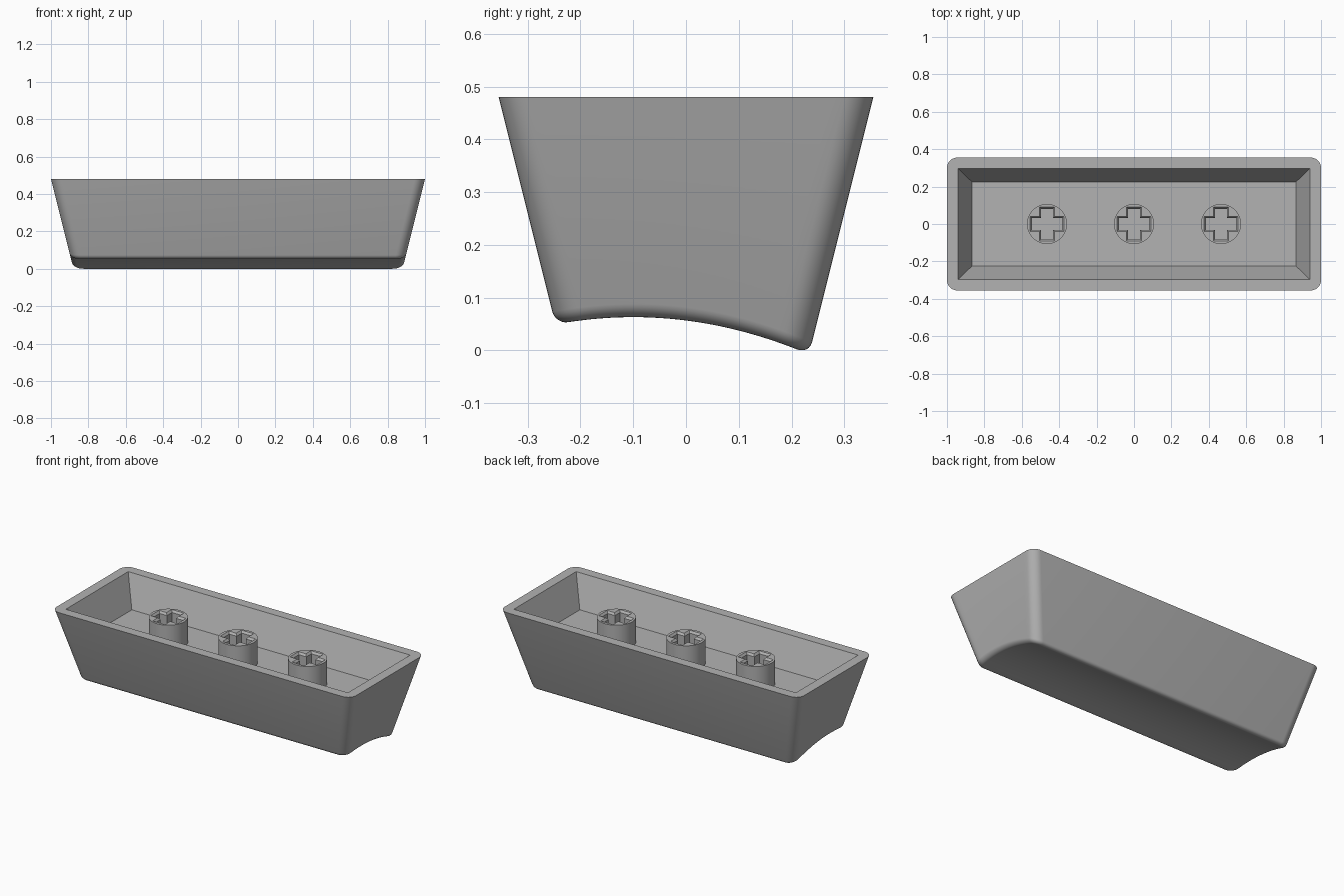
import bpy, bmesh
from math import sin, cos, pi, radians

if "Cube" in bpy.data.objects:
    bpy.data.objects.remove(bpy.data.objects["Cube"])

TOP, TAPER, CORNER, FILLET = 0.48, 0.25, 0.055, 0.025
CORNER_STEPS, SIDE_STEPS = 8, 24

grey = bpy.data.materials.new("plain grey")
grey.use_nodes = True
COLOUR = (0.45, 0.45, 0.45, 1)
grey.diffuse_color = COLOUR
grey.node_tree.nodes["Principled BSDF"].inputs["Base Color"].default_value = COLOUR


def finish(bm, name):
    bmesh.ops.remove_doubles(bm, verts=bm.verts, dist=1e-5)
    bmesh.ops.recalc_face_normals(bm, faces=bm.faces)
    mesh = bpy.data.meshes.new(name)
    bm.to_mesh(mesh)
    bm.free()
    mesh.materials.append(grey)
    obj = bpy.data.objects.new(name, mesh)
    bpy.context.collection.objects.link(obj)
    bpy.ops.object.select_all(action="DESELECT")
    obj.select_set(True)
    bpy.context.view_layer.objects.active = obj
    bpy.ops.object.shade_smooth_by_angle(angle=radians(32))
    return obj


def bridge(bm, a, b):
    for i in range(len(a)):
        j = (i + 1) % len(a)
        bm.faces.new((a[i], a[j], b[j], b[i]))


# Half outline: (direction x, direction y, position along the side)
half = [(sin(a), -cos(a), -1) for a in (i * pi / 2 / CORNER_STEPS for i in range(CORNER_STEPS + 1))]
half += [(1, 0, -1 + 2 * i / SIDE_STEPS) for i in range(1, SIDE_STEPS)]
half += [(cos(a), sin(a), 1) for a in (i * pi / 2 / CORNER_STEPS for i in range(CORNER_STEPS + 1))]


def ring(bm, place):
    right = [place(*p) for p in half]
    left = [(-x, y, z) for x, y, z in reversed(right)]
    return [bm.verts.new(p) for p in right + left]


def flat_ring(bm, hx, hy, r, z):
    return ring(bm, lambda dx, dy, t: (hx - r + r * dx, t * (hy - r) + r * dy, z))


def dish(y):
    return 0.063 - 0.635 * (y + 0.1) ** 2


def dished_ring(bm, inset, lift):
    r = CORNER - inset

    def place(dx, dy, t):
        z = lift
        for _ in range(8):
            shrink = TAPER * (TOP - z) + inset
            y = t * (0.355 - shrink - r) + r * dy
            z = dish(y) + lift
        return 1 - shrink - r + r * dx, y, z
    return ring(bm, place)


def cap(bm, loop):
    n = len(loop)
    for i in range(n // 2 - 1):
        bm.faces.new((loop[i], loop[i + 1], loop[n - 2 - i], loop[n - 1 - i]))


# Hollow tapered shell with a dished underside
bm = bmesh.new()
loops = [flat_ring(bm, 0.866, 0.225, 0, 0.297),
         flat_ring(bm, 0.941, 0.297, 0, TOP),
         flat_ring(bm, 1, 0.355, CORNER, TOP)]
for i in range(7):
    a = i * pi / 12
    loops.append(dished_ring(bm, FILLET * (1 - cos(a)), FILLET * (1 - sin(a))))
for a, b in zip(loops, loops[1:]):
    bridge(bm, a, b)
cap(bm, loops[0])
cap(bm, loops[-1])
finish(bm, "shell")


def cross(bm, cx, arm, w, z):
    quarter = [(arm, -w), (arm, w), (w, w)]
    pts = []
    for _ in range(4):
        pts += quarter
        quarter = [(-y, x) for x, y in quarter]
    return [bm.verts.new((cx + x, y, z)) for x, y in pts]


# Round posts with a chamfered cross socket
def post(name, cx, base=0.29, top=0.447, radius=0.107, sides=64):
    bm = bmesh.new()
    low, high = [[bm.verts.new((cx + radius * cos(2 * pi * i / sides),
                                radius * sin(2 * pi * i / sides), z))
                  for i in range(sides)] for z in (base, top)]
    mouth = cross(bm, cx, 0.09, 0.041, top)
    throat = cross(bm, cx, 0.08, 0.031, top - 0.012)
    bottom = cross(bm, cx, 0.08, 0.031, 0.3)
    bridge(bm, low, high)
    bridge(bm, mouth, throat)
    bridge(bm, throat, bottom)
    bm.faces.new(bottom)
    bm.faces.new(low)
    rim = [bm.edges.get((l[i - 1], l[i])) for l in (high, mouth) for i in range(len(l))]
    bmesh.ops.triangle_fill(bm, edges=rim, use_beauty=True)
    finish(bm, name)


for name, x in (("right_post", -0.465), ("middle_post", 0), ("left_post", 0.465)):
    post(name, x)
